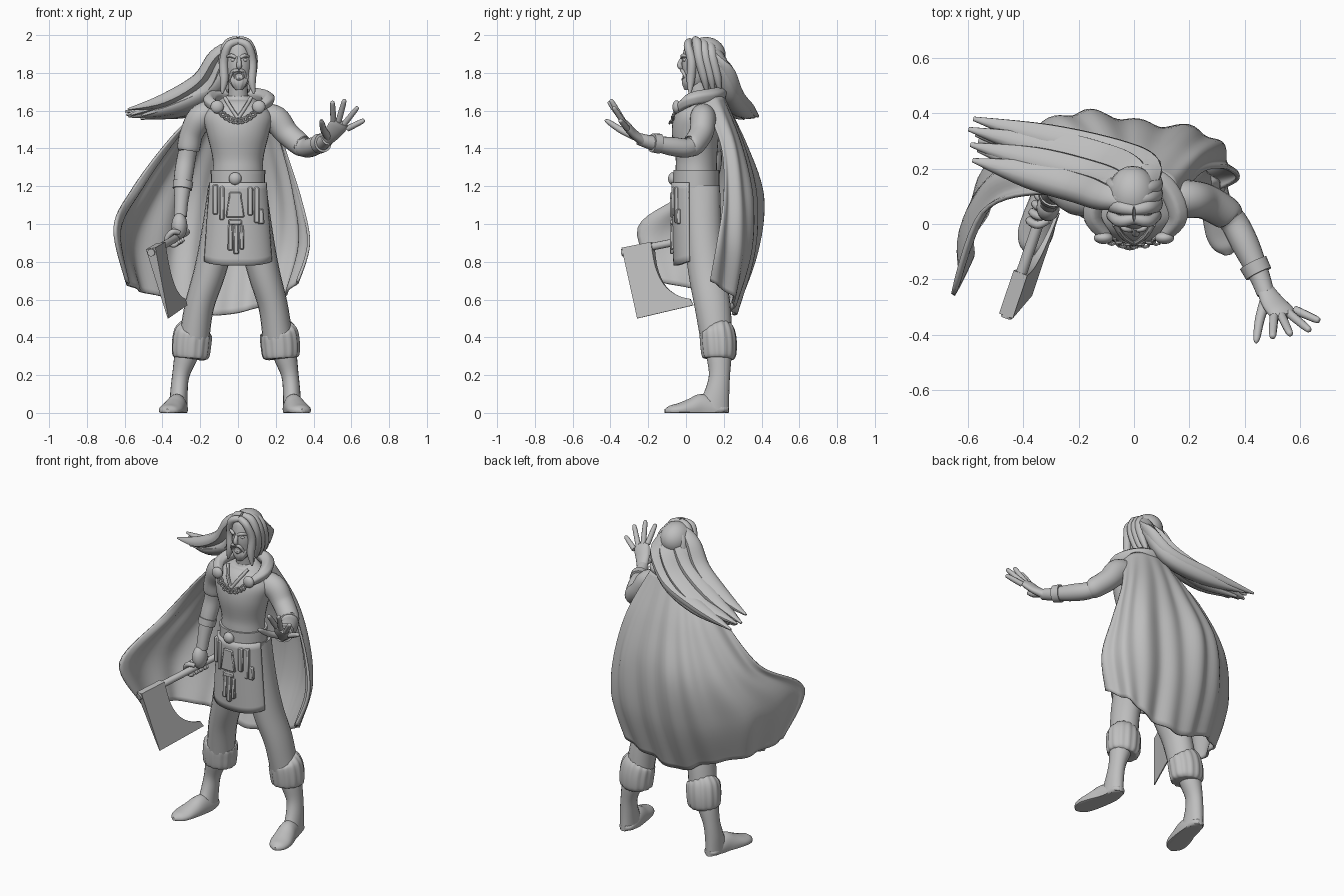
import bpy, bmesh
from math import sin, cos, pi, radians, sqrt
from mathutils import Vector

cube = bpy.data.objects.get("Cube")
if cube:
    bpy.data.objects.remove(cube)

X, Y, Z = Vector((1, 0, 0)), Vector((0, 1, 0)), Vector((0, 0, 1))
parts = []
grey = bpy.data.materials.new("plain_grey")
grey.use_nodes = True
grey.diffuse_color = (.52, .52, .52, 1)
grey.node_tree.nodes["Principled BSDF"].inputs["Base Color"].default_value = grey.diffuse_color


def finish(name, bm, thickness=0, bevel=0):
    """Turn a bmesh into a named object with optional modifiers."""
    bmesh.ops.recalc_face_normals(bm, faces=bm.faces)
    mesh = bpy.data.meshes.new(name)
    bm.to_mesh(mesh)
    bm.free()
    mesh.materials.append(grey)
    obj = bpy.data.objects.new(name, mesh)
    bpy.context.collection.objects.link(obj)
    if thickness:
        solid = obj.modifiers.new("Thickness", 'SOLIDIFY')
        solid.thickness, solid.offset = thickness, 0
    if bevel:
        obj.modifiers.new("Bevel", 'BEVEL').width = bevel
    parts.append(obj)


def spline(points, steps):
    """Smooth curve through points of any dimension."""
    pts = [Vector(p) for p in points]
    out = []
    for i in range(len(pts) - 1):
        a, b, c, d = pts[max(i - 1, 0)], pts[i], pts[i + 1], pts[min(i + 2, len(pts) - 1)]
        for k in range(steps):
            t = k / steps
            out.append((b * 2 + (c - a) * t + (a * 2 - b * 5 + c * 4 - d) * t * t
                        + (b * 3 - a - c * 3 + d) * t * t * t) * .5)
    return out + [pts[-1]]


def skin(name, rows, closed=False, thickness=0):
    """Faces between rows of points; closed rows become a capped tube."""
    bm = bmesh.new()
    grid = [[bm.verts.new(p) for p in row] for row in rows]
    count = len(grid[0])
    for low, high in zip(grid, grid[1:]):
        for j in range(count if closed else count - 1):
            k = (j + 1) % count
            bm.faces.new((low[j], low[k], high[k], high[j]))
    if closed:
        bm.faces.new(grid[0])
        bm.faces.new(grid[-1])
    finish(name, bm, thickness)


def loft(name, points, ref=Y, sides=20, steps=5, lobes=0, amp=0, floor=False):
    """Elliptical sections (x, y, z, radius[, radius along ref]) along a path."""
    path = spline([tuple(p) if len(p) == 5 else tuple(p) + (p[3],) for p in points], steps)
    centres = [Vector(p[:3]) for p in path]
    rows = []
    for i, (c, p) in enumerate(zip(centres, path)):
        tangent = (centres[min(i + 1, len(path) - 1)] - centres[max(i - 1, 0)]).normalized()
        side = tangent.cross(ref).normalized()
        up = side.cross(tangent)
        row = []
        for j in range(sides):
            a = 2 * pi * j / sides
            wave = 1 + amp * sin(lobes * a)
            v = c + (side * cos(a) * max(p[3], .002) + up * sin(a) * max(p[4], .002)) * wave
            if floor:
                v.z = max(v.z, 0)
            row.append(v)
        rows.append(row)
    skin(name, rows, closed=True)


def ball(name, loc, size):
    bm = bmesh.new()
    bmesh.ops.create_uvsphere(bm, u_segments=24, v_segments=14, radius=1)
    for v in bm.verts:
        v.co = Vector(loc) + Vector(a * b for a, b in zip(v.co, size))
    finish(name, bm)


def box(name, loc, size, taper=1):
    bm = bmesh.new()
    bmesh.ops.create_cube(bm, size=1)
    for v in bm.verts:
        width = size[0] * (taper if v.co.z > 0 else 1)
        v.co = Vector(loc) + Vector((v.co.x * width, v.co.y * size[1], v.co.z * size[2]))
    finish(name, bm, bevel=.006)


# Legs, fur cuffs and boots; the right leg stands a little wider
for label, s in (("left", 1), ("right", -1.1)):
    def place(points):
        return [(p[0] * s,) + p[1:] for p in points]
    loft(label + "_trouser", place([(.08, .08, 1.2, .07, .1), (.095, .09, .95, .09, .1),
         (.135, .11, .75, .085, .098), (.185, .14, .57, .078, .095), (.21, .16, .4, .08, .085)]))
    loft(label + "_shin", place([(.22, .165, .4, .07), (.25, .175, .3, .062, .066),
         (.275, .177, .2, .046, .056), (.284, .165, .11, .046, .065), (.286, .145, .02, .048, .086)]))
    loft(label + "_fur_cuff", place([(.228, .175, .285, .07), (.227, .175, .3, .095, .088),
         (.223, .172, .37, .102, .095), (.215, .165, .43, .097, .09), (.21, .16, .445, .07)]),
         sides=60, lobes=14, amp=.03)
    loft(label + "_boot", place([(.284, .226, .02, .02, .02), (.284, .2, .02, .042, .025),
         (.286, .14, .02, .05, .06), (.295, .08, .025, .055, .075), (.31, .02, .02, .062, .055),
         (.325, -.04, .015, .063, .036), (.335, -.085, .01, .046, .028), (.34, -.112, .01, .012, .01)]),
         ref=Z, floor=True)

# Torso, neck and belt
loft("tunic_body", [(0, .07, 1.08, .15, .11), (0, .055, 1.25, .135, .11), (0, .055, 1.35, .135, .11),
     (0, .05, 1.48, .165, .125), (0, .06, 1.57, .18, .118), (0, .08, 1.64, .12, .08),
     (0, .08, 1.68, .06, .06)], sides=32)
loft("neck", [(0, .09, 1.6, .06), (0, .07, 1.7, .052), (0, .06, 1.78, .052)])
for name, z, r in (("belt", 1.235, .143), ("belt_upper_rim", 1.275, .145), ("belt_lower_rim", 1.2, .148)):
    h = .035 if name == "belt" else .01
    loft(name, [(0, .055, z - h, r, .122), (0, .055, z + h, r, .122)], sides=32)
ball("belt_buckle", (-.015, -.07, 1.24), (.034, .025, .034))
for s in (-1, 1):
    loft("neckline_trim", [(s * .07, .0, 1.67, .01), (s * .04, -.045, 1.62, .01), (0, -.07, 1.56, .01)], sides=8)


# Front apron with hanging pouches and straps
def apron_row(t):
    angles = [radians(a) for a in range(-75, 76, 5)]
    return [Vector(((.148 + .03 * t) * sin(a), .045 - (.112 - .01 * t) * cos(a),
                    1.22 - .44 * t + .025 * t * sin(a) ** 4)) for a in angles]


skin("apron", [apron_row(k / 12) for k in range(13)], thickness=.02)
for name, x, z, w, h, taper in (
        ("pouch", -.015, 1.1, .1, .13, .6), ("pouch_flap", -.015, 1.15, .07, .04, .9),
        ("tassel_knot", -.015, 1.01, .07, .03, 1), ("tassel", -.04, .93, .03, .14, .8),
        ("tassel", -.01, .92, .03, .16, .8), ("tassel", .02, .93, .025, .13, .8),
        ("strap", -.12, 1.13, .03, .16, 1), ("strap", -.085, 1.11, .025, .18, 1),
        ("strap", .065, 1.12, .03, .15, 1), ("strap", .1, 1.1, .03, .19, 1),
        ("side_pouch", .12, 1.04, .04, .08, .8)):
    box(name, (x, .04 - .112 * sqrt(1 - (x / .17) ** 2), z), (w, .025, h), taper)

# Left arm reaching out with an open hand
loft("left_sleeve", [(.13, .09, 1.56, .07, .08), (.2, .09, 1.55, .068, .075), (.26, .08, 1.48, .064),
     (.33, .04, 1.42, .06), (.348, .02, 1.41, .05)], ref=Z)
loft("left_forearm", [(.28, .07, 1.46, .05), (.35, .02, 1.405, .05), (.4, -.07, 1.41, .05),
     (.45, -.18, 1.43, .038), (.475, -.25, 1.45, .032)], ref=Z)
loft("left_bracelet", [(.43, -.14, 1.425, .053), (.45, -.18, 1.43, .05)], ref=Z)
palm_normal = Vector((.15, .75, .65)).normalized()
loft("left_palm", [(.47, -.23, 1.44, .03, .026), (.5, -.28, 1.48, .044, .023), (.53, -.315, 1.52, .05, .022),
     (.545, -.335, 1.54, .042, .015)], ref=palm_normal)
first, last = Vector((.505, -.335, 1.55)), Vector((.58, -.31, 1.505))
tips = ((.5, -.41, 1.65), (.565, -.4, 1.66), (.635, -.385, 1.62), (.67, -.35, 1.55))
for i, tip in enumerate(tips):
    base, tip = first.lerp(last, i / 3), Vector(tip)
    loft("left_finger", [(*base, .016), (*base.lerp(tip, .5), .015), (*base.lerp(tip, .92), .012),
         (*tip, .003)], ref=palm_normal, sides=10)
loft("left_thumb", [(.48, -.26, 1.46, .022), (.455, -.34, 1.495, .018), (.443, -.41, 1.54, .013),
     (.44, -.43, 1.55, .003)], ref=X, sides=10)

# Right arm hanging down with a closed fist
loft("right_sleeve", [(-.14, .09, 1.6, .06), (-.2, .1, 1.56, .07), (-.245, .12, 1.48, .062),
     (-.262, .13, 1.4, .06), (-.264, .13, 1.385, .045)])
loft("right_forearm", [(-.255, .13, 1.44, .047), (-.275, .14, 1.34, .05), (-.29, .12, 1.24, .049),
     (-.3, .09, 1.12, .037), (-.305, .075, 1.04, .034)])
loft("right_bracelet", [(-.29, .115, 1.225, .054), (-.295, .105, 1.185, .051)])
ball("right_fist", (-.31, .06, .99), (.042, .05, .07))

# Bearded axe, laid out along its handle and down its blade
along, down = Vector((.34, 1, .2)), Vector((.25, .2, -1))
corner = Vector((-.46, -.33, .86))
handle_top = corner + down * .01
loft("axe_handle", [(*(handle_top - along * .01), .02), (*(handle_top + along * .54), .02)], ref=Z)
for i in range(4):
    c = handle_top + along * (.34 + .03 * i)
    loft("right_finger", [(*(c + X * .03 + Z * .035), .013), (*(c - X * .005 - Y * .015 + Z * .04), .015),
         (*(c - X * .035), .015), (*(c - Z * .03), .014), (*(c + X * .025 - Z * .015), .01)], ref=Y, sides=10)
beard_curve = spline([(.29, .315), (.23, .285), (.175, .22), (.15, .12), (.155, -.01)], 5)
profile = [(0, -.01), (0, .36), (.3, .35)] + [tuple(p) for p in beard_curve]
bm = bmesh.new()
face_normal = along.cross(down).normalized()
sheets = [[bm.verts.new(corner + along * a + down * b + face_normal * s * (.026 - .065 * b))
           for a, b in profile] for s in (-1, 1)]
for sheet in sheets:
    bm.faces.new(sheet)
for j in range(len(profile)):
    k = (j + 1) % len(profile)
    bm.faces.new((sheets[0][j], sheets[0][k], sheets[1][k], sheets[1][j]))
finish("axe_head", bm)

# Cape: columns from neck to hem, the last one blown forward
columns = [
    [(.15, .08, 1.66), (.23, .18, 1.42), (.31, .19, 1.15), (.365, .16, .9), (.32, .13, .7)],
    [(.13, .16, 1.67), (.22, .26, 1.42), (.28, .3, 1.15), (.3, .29, .88), (.24, .24, .62)],
    [(.05, .19, 1.68), (.07, .29, 1.42), (.09, .35, 1.15), (.09, .34, .85), (.08, .25, .55)],
    [(-.04, .19, 1.68), (-.08, .31, 1.42), (-.13, .39, 1.15), (-.14, .36, .85), (-.14, .25, .52)],
    [(-.1, .17, 1.66), (-.21, .29, 1.42), (-.32, .36, 1.15), (-.36, .32, .87), (-.34, .22, .6)],
    [(-.14, .13, 1.65), (-.3, .21, 1.45), (-.48, .2, 1.18), (-.59, .09, .93), (-.53, .07, .65)],
    [(-.15, .06, 1.64), (-.33, .11, 1.48), (-.54, .04, 1.2), (-.645, -.25, .98), (-.59, -.13, .69)]]
rows = [spline(row, 12) for row in zip(*[spline(col, 7) for col in columns])]
for i, row in enumerate(rows):
    for j, p in enumerate(row):
        fold = sin(j * .7 + 1.2 * sin(i * .14)) + .7 * sin(j * .33 + i * .1)
        p += Vector((p.x, p.y, 0)).normalized() * fold * .011 * min(1, i / 14)
skin("cape", rows, thickness=.014)
loft("cape_collar", [(-.1, -.045, 1.61, .02), (-.15, .03, 1.65, .032), (-.11, .14, 1.68, .036),
     (0, .18, 1.69, .036), (.11, .14, 1.68, .036), (.16, .03, 1.66, .034), (.11, -.045, 1.61, .02)],
     ref=Z, lobes=5, amp=.06)

# Clasps and chain
for s in (-1, 1):
    ball("cape_clasp", (s * .11, -.05, 1.62), (.035, .022, .035))
for i in range(11):
    u = i / 5 - 1
    c = Vector((u * .1, -.075 + .02 * u * u, 1.545 + .055 * u * u))
    ring = [c + Vector((.014 * cos(a), .012 * sin(a) * (i % 2), .012 * sin(a)))
            for a in [k * pi / 4 for k in range(9)]]
    loft("chain_link", [(*p, .006) for p in ring], ref=Vector((.1, 1, .2)).normalized(), sides=6, steps=1)

# Head and face
loft("head", [(.005, .025, 1.715, .02, .02), (.005, .035, 1.745, .048, .05), (.005, .055, 1.8, .066, .075),
     (.005, .065, 1.87, .072, .085), (0, .08, 1.94, .068, .08), (0, .08, 1.975, .02, .03)], sides=28)
loft("nose", [(.006, -.015, 1.885, .009), (.006, -.033, 1.85, .013), (.006, -.03, 1.832, .014),
     (.006, -.015, 1.822, .006)], sides=10)
loft("mouth_rim", [(.006 + .024 * cos(a), -.018 + .008 * abs(cos(a)), 1.785 + .02 * sin(a), .007)
     for a in [k * pi / 6 for k in range(13)]], ref=Y, sides=8, steps=1)
loft("beard", [(.005, .025, 1.775, .055, .04), (.005, .012, 1.745, .045, .034), (.005, .01, 1.71, .018)],
     sides=30, lobes=9, amp=.06)
for s in (-1, 1):
    ball("eye", (.005 + s * .03, -.006, 1.868), (.014, .01, .009))
    loft("brow", [(.012 * s, -.022, 1.88, .008), (s * .035, -.016, 1.892, .01),
         (s * .062, .012, 1.885, .005)], ref=Z, sides=8)
    loft("moustache", [(.005, -.025, 1.815, .008), (s * .028, -.016, 1.806, .01),
         (s * .045, .005, 1.765, .006)], ref=Y, sides=8)

# Hair: crown, combed locks over each side and a mane blown back and sideways
ball("hair_crown", (-.005, .105, 1.895), (.09, .105, .095))
for s in (-1, 1):
    loft("face_lock", [(0, .02, 1.965, .02), (s * .05, .01, 1.945, .022), (s * .075, .03, 1.86, .024),
         (s * .073, .025, 1.76, .022), (s * .085, .02, 1.69, .006)], sides=12)
    for k in range(3):
        y = .05 + .035 * k
        loft("combed_lock", [(0, y, 1.975 - .01 * k, .02), (s * .05, y + .01, 1.955 - .01 * k, .026),
             (s * .078, y + .02, 1.88, .026), (s * .072, y + .045, 1.78, .022), (s * .05, y + .06, 1.7, .008)],
             sides=12)
front = ((-.03, .08, 1.96), (-.11, .1, 1.88), (-.19, .13, 1.76), (-.36, .18, 1.65), (-.55, .23, 1.585))
back = ((.035, .13, 1.95), (.055, .2, 1.83), (-.05, .25, 1.69), (-.3, .31, 1.6), (-.57, .38, 1.57))
widths = (.025, .05, .054, .05, .008)
core = [Vector(a).lerp(Vector(b), .5) - Z * .01 for a, b in zip(front, back)]
loft("hair_mane", [(*p, w * 1.9, w * .8) for p, w in zip(core, widths)], ref=Z, lobes=5, amp=.05)
for i in range(9):
    t, lift = i / 8, (.01, -.014, .003)[i % 3]
    strand = []
    for k, (a, b) in enumerate(zip(front, back)):
        p = Vector(a).lerp(Vector(b), t) + Z * lift * (k > 0) - X * lift * k * .8
        p.z += .012 * sin(k * 2 + i) * (k > 1)
        strand.append((*p, widths[k], widths[k] * .7))
    loft("hair_strand", strand, ref=Z, sides=14, lobes=4, amp=.06)

# Smooth shading that keeps hard edges
bpy.ops.object.select_all(action='DESELECT')
for obj in parts:
    obj.select_set(True)
bpy.context.view_layer.objects.active = parts[0]
bpy.ops.object.shade_smooth_by_angle(angle=radians(45))
